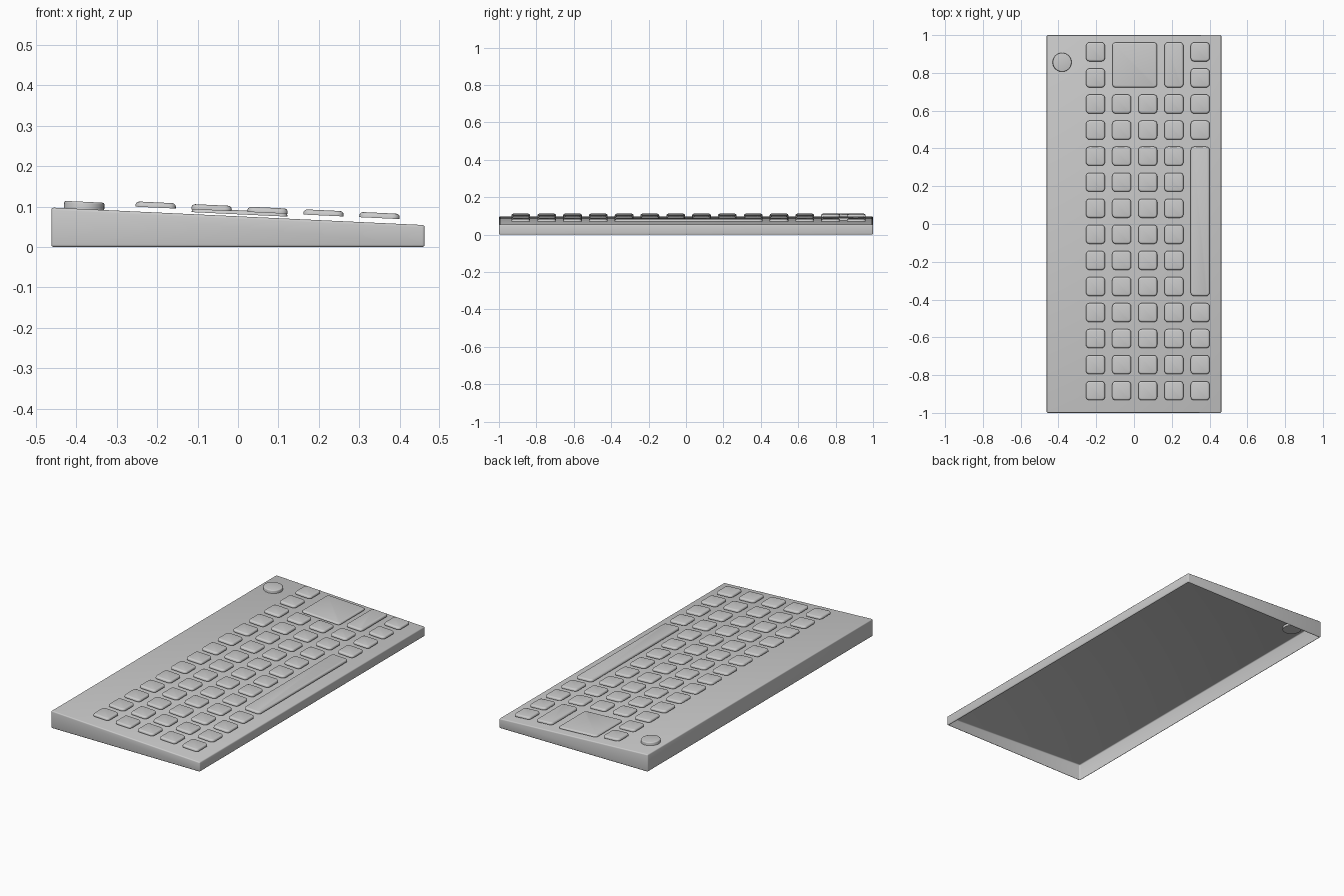
import bpy, bmesh, math
from mathutils import Matrix

if "Cube" in bpy.data.objects:
    bpy.data.objects.remove(bpy.data.objects["Cube"], do_unlink=True)

grey = bpy.data.materials.new("light_grey")
grey.use_nodes = True
grey.diffuse_color = (0.6, 0.6, 0.6, 1)
grey.node_tree.nodes["Principled BSDF"].inputs["Base Color"].default_value = (0.6, 0.6, 0.6, 1)

HALF_W, HALF_L = 0.462, 1.0
SLOPE, MID = 0.047, 0.076          # case top: z = MID - SLOPE * x
TILT = math.atan(SLOPE)


def deck(x):
    return MID - SLOPE * x


def finish(bm, name):
    bmesh.ops.recalc_face_normals(bm, faces=bm.faces)
    mesh = bpy.data.meshes.new(name)
    bm.to_mesh(mesh)
    bm.free()
    mesh.materials.append(grey)
    mesh.shade_smooth()
    mesh.set_sharp_from_angle(angle=math.radians(35))
    return mesh


def place(mesh, name, x, y, lift):
    obj = bpy.data.objects.new(name, mesh)
    obj.location = (x, y, deck(x) + lift)
    obj.rotation_euler = (0, TILT, 0)
    bpy.context.collection.objects.link(obj)
    return obj


def bevel(bm, edges, width, segments):
    bmesh.ops.bevel(bm, geom=edges, offset=width, offset_type='OFFSET',
                    segments=segments, profile=0.5, affect='EDGES')


def cap_mesh(name, w, l, h=0.013):
    """Rounded slab with its base at z = 0 and a softened top rim."""
    bm = bmesh.new()
    bmesh.ops.create_cube(bm, size=1, matrix=Matrix.Translation((0, 0, h / 2))
                          @ Matrix.Diagonal((w, l, h, 1)))
    upright = [e for e in bm.edges if abs(e.verts[0].co.z - e.verts[1].co.z) > h / 2]
    bevel(bm, upright, 0.018, 4)
    rim = [e for e in bm.edges if all(v.co.z > h * 0.9 for v in e.verts)]
    bevel(bm, rim, 0.009, 3)
    return finish(bm, name)


# Wedge case: rounded shell, open underneath
bm = bmesh.new()
bmesh.ops.create_cube(bm, size=2)
for v in bm.verts:
    v.co.x *= HALF_W
    v.co.y *= HALF_L
    v.co.z = deck(v.co.x) if v.co.z > 0 else 0
bevel(bm, bm.edges[:], 0.006, 3)
floor = [f for f in bm.faces if f.normal.z < -0.99 and f.calc_area() > 1]
bmesh.ops.delete(bm, geom=floor, context='FACES')
case = bpy.data.objects.new("case", finish(bm, "case"))
bpy.context.collection.objects.link(case)

# Key grid
PITCH, KEY, LIFT = 0.1385, 0.1, 0.012


def col_x(c):
    return -0.204 + PITCH * c


def row_y(r):
    return 0.911 - 0.138 * r


skipped = {(c, r) for c in (1, 2, 3) for r in (0, 1)} | {(4, r) for r in range(4, 10)}
key = cap_mesh("key", KEY, KEY)
for c in range(5):
    for r in range(14):
        if (c, r) not in skipped:
            place(key, f"key_{c}_{r}", col_x(c), row_y(r), LIFT)

# Long keys
place(cap_mesh("tall_key", KEY, 0.238), "tall_key", col_x(3), row_y(0.5), LIFT)
place(cap_mesh("space_bar", KEY, 0.79), "space_bar", col_x(4), row_y(6.5), LIFT)

# Large square pad, set lower than the keys
place(cap_mesh("square_pad", 0.238, 0.238, 0.01), "square_pad", col_x(1.5), row_y(0.5), 0.005)

# Round knob through the case top
bm = bmesh.new()
bmesh.ops.create_cone(bm, cap_ends=True, segments=32, radius1=0.05, radius2=0.05, depth=0.03)
bevel(bm, [e for e in bm.edges if all(v.co.z > 0.01 for v in e.verts)], 0.005, 3)
place(finish(bm, "knob"), "knob", -0.381, 0.856, 0.003)
